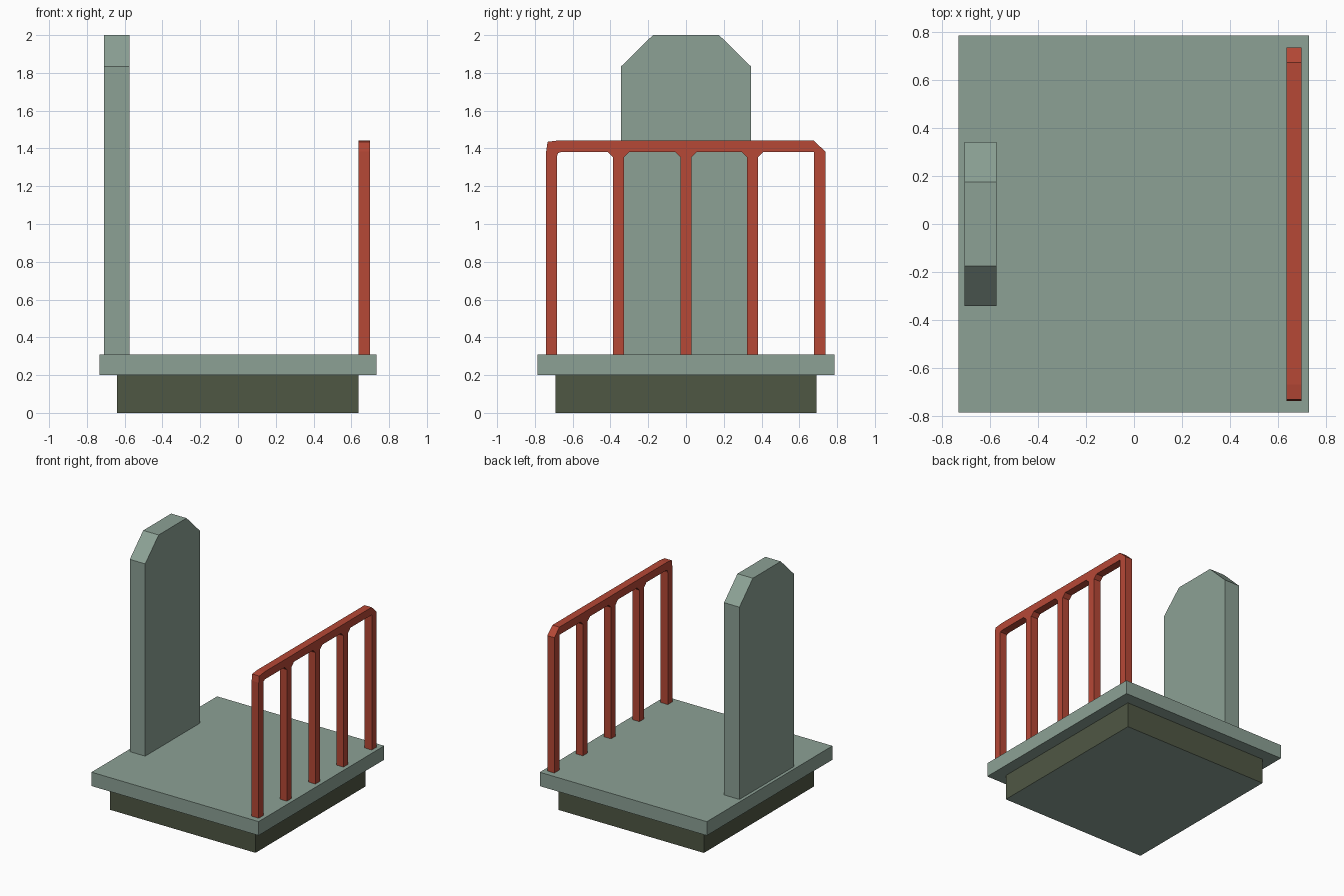
import bpy
import bmesh

cube = bpy.data.objects.get("Cube")
if cube:
    bpy.data.objects.remove(cube, do_unlink=True)


def make_material(name, rgb):
    """Flat material from 0-255 display values, converted to linear."""
    color = [((c / 255 + 0.055) / 1.055) ** 2.4 for c in rgb] + [1.0]
    mat = bpy.data.materials.new(name)
    mat.use_nodes = True
    mat.diffuse_color = color
    mat.node_tree.nodes["Principled BSDF"].inputs["Base Color"].default_value = color
    return mat


def prism(name, profile, x0, x1, *materials):
    """Extrude a (y, z) profile from x0 to x1."""
    bm = bmesh.new()
    face = bm.faces.new([bm.verts.new((x0, y, z)) for y, z in profile])
    result = bmesh.ops.extrude_face_region(bm, geom=[face], use_keep_orig=True)
    moved = [g for g in result["geom"] if isinstance(g, bmesh.types.BMVert)]
    bmesh.ops.translate(bm, verts=moved, vec=(x1 - x0, 0, 0))
    bmesh.ops.recalc_face_normals(bm, faces=bm.faces)
    mesh = bpy.data.meshes.new(name)
    bm.to_mesh(mesh)
    bm.free()
    obj = bpy.data.objects.new(name, mesh)
    bpy.context.collection.objects.link(obj)
    for mat in materials:
        mesh.materials.append(mat)
    return obj


def rectangle(half, z0, z1):
    return [(-half, z0), (-half, z1), (half, z1), (half, z0)]


green = make_material("grey green", (140, 161, 149))
olive = make_material("dark olive", (79, 87, 68))
red = make_material("rail red", (182, 72, 54))

FLOOR = 0.31

# Plinth, olive around the sides and grey green underneath
plinth = prism("plinth", rectangle(0.69, 0, 0.2), -0.64, 0.637, olive, green)
for poly in plinth.data.polygons:
    if poly.normal.z < -0.5:
        poly.material_index = 1

# Platform slab
prism("platform", rectangle(0.787, 0.2, FLOOR), -0.734, 0.732, green)

# Upright panel with cut top corners
prism("upright_panel",
      [(-0.343, FLOOR), (-0.343, 1.835), (-0.175, 2.0),
       (0.175, 2.0), (0.343, 1.835), (0.343, FLOOR)],
      -0.709, -0.574, green)

# Railing: outer outline, then each opening between posts from back to front
posts = [(-0.74, -0.683), (-0.386, -0.328), (-0.03, 0.028),
         (0.322, 0.381), (0.677, 0.738)]
UNDER, CUT = 1.382, 0.029
outline = [(-0.74, FLOOR), (-0.74, 1.385), (-0.733, 1.435), (-0.67, 1.443),
           (0.675, 1.443), (0.738, 1.383), (0.738, FLOOR)]
for i in range(len(posts) - 1, 0, -1):
    back, front = posts[i][0], posts[i - 1][1]
    outline.append((back, FLOOR))
    if i == len(posts) - 1:
        outline.append((back, UNDER))
    else:
        outline += [(back, UNDER - CUT), (back - CUT, UNDER)]
    if i == 1:
        outline += [(front + 0.025, UNDER), (front + 0.006, UNDER - 0.006),
                    (front, UNDER - 0.025)]
    else:
        outline += [(front + CUT, UNDER), (front, UNDER - CUT)]
    outline.append((front, FLOOR))
prism("railing", outline, 0.638, 0.70, red)
